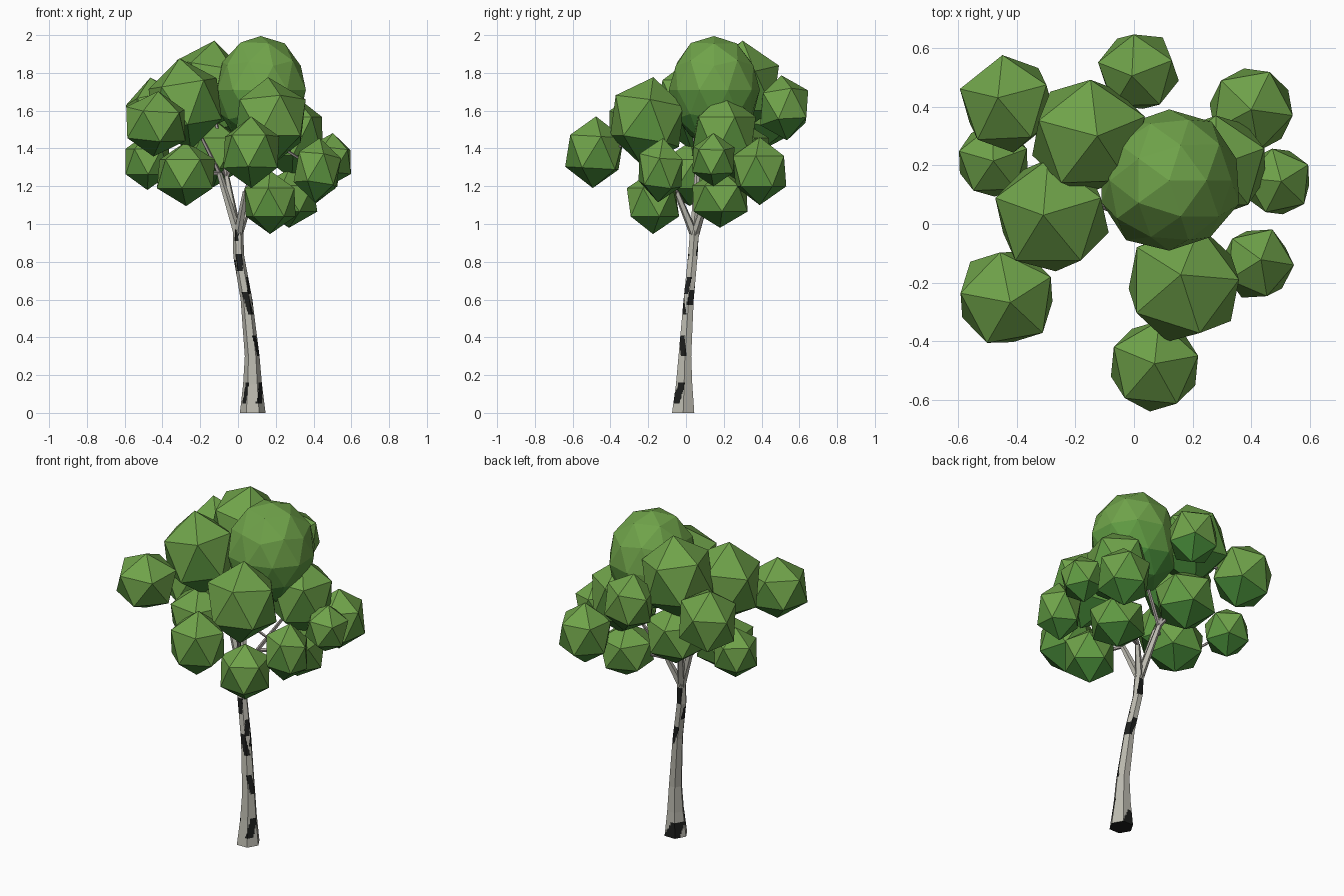
import bpy, bmesh, math, random
from mathutils import Vector, Matrix

random.seed(7)
if "Cube" in bpy.data.objects:
    bpy.data.objects.remove(bpy.data.objects["Cube"])


def material(name, rgb):
    m = bpy.data.materials.new(name)
    m.use_nodes = True
    m.diffuse_color = (*rgb, 1)
    bsdf = m.node_tree.nodes["Principled BSDF"]
    bsdf.inputs["Base Color"].default_value = (*rgb, 1)
    bsdf.inputs["Roughness"].default_value = 0.9
    return m


LEAF = material("leaf green", (0.16, 0.365, 0.068))
MID = material("middle leaf green", (0.115, 0.32, 0.054))
SHADE = material("deep leaf green", (0.07, 0.28, 0.045))
BARK = material("pale bark", (0.5, 0.49, 0.43))
DARK = material("dark bark", (0.012, 0.013, 0.012))
TWIG = material("twig grey", (0.36, 0.33, 0.31))


def finish(bm, name, mats):
    bmesh.ops.recalc_face_normals(bm, faces=bm.faces[:])
    me = bpy.data.meshes.new(name)
    bm.to_mesh(me)
    bm.free()
    for m in mats:
        me.materials.append(m)
    ob = bpy.data.objects.new(name, me)
    bpy.context.collection.objects.link(ob)
    return ob


# Foliage clump: a leaning low-poly ball, deeper green underneath
def clump(name, centre, r_side, r_up, spin=20, lean=(0, 0), detail=1):
    bm = bmesh.new()
    bmesh.ops.create_icosphere(bm, subdivisions=detail, radius=1)
    if detail > 1:
        for v in bm.verts:
            v.co *= random.uniform(0.95, 1.02)
    # Bring one upper vertex of the ball to the wanted compass angle
    ring = max(bm.verts, key=lambda v: (0.3 < v.co.z < 0.6) * (2 + v.co.x))
    start = math.atan2(ring.co.y, ring.co.x)
    pole = Vector((lean[0], lean[1], 1))
    tilt = Vector((0, 0, 1)).rotation_difference(pole).to_matrix().to_4x4()
    turn = tilt @ Matrix.Rotation(math.radians(spin) - start, 4, 'Z')
    size = Matrix.Diagonal((r_side, r_side, r_up, 1))
    bm.transform(Matrix.Translation(centre) @ size @ turn)
    bm.normal_update()
    for f in bm.faces:
        f.material_index = (f.normal.z < -0.08) + (f.normal.z < -0.5)
    finish(bm, name, [LEAF, MID, SHADE])


# Centre, side radius, upright radius, spin, lean
CLUMPS = {
    "crown_top": ((0.12, 0.148, 1.71), 0.249, 0.298, 0, (0, 0), 2),
    "crown_right": ((-0.28, 0.03, 1.635), 0.214, 0.245, 90, (-0.14, 0)),
    "crown_front": ((0.17, -0.205, 1.545), 0.216, 0.235, 0, (-0.05, 0.15)),
    "crown_back": ((-0.155, 0.3, 1.73), 0.215, 0.243, 20, (0.14, 0)),
    "crown_left": ((0.285, 0.2, 1.465), 0.19, 0.228, 20),
    "outer_back": ((0.015, 0.52, 1.615), 0.15, 0.175, 20, (-0.15, -0.1)),
    "outer_back_right": ((-0.43, 0.41, 1.58), 0.177, 0.2, 20, (-0.2, 0.12)),
    "outer_right": ((-0.48, 0.215, 1.33), 0.136, 0.15, 20),
    "outer_front_right": ((-0.435, -0.25, 1.53), 0.184, 0.174, 28, (0.07, -0.1)),
    "outer_front": ((0.07, -0.485, 1.38), 0.17, 0.19, 12, (0, 0.05)),
    "outer_front_left": ((0.42, -0.135, 1.285), 0.135, 0.172, 67, (0.1, 0.1)),
    "outer_left": ((0.49, 0.145, 1.34), 0.128, 0.142, 30, (0.1, 0)),
    "outer_back_left": ((0.4, 0.39, 1.28), 0.16, 0.18, 64),
    "lower_front": ((0.17, -0.175, 1.115), 0.155, 0.168, 50),
    "lower_left": ((0.27, 0.18, 1.135), 0.168, 0.155, 40),
    "lower_right": ((-0.275, 0.02, 1.265), 0.175, 0.17, 10),
    "lower_back": ((-0.13, 0.28, 1.375), 0.182, 0.18, 30),
}
for part, spec in CLUMPS.items():
    clump(part + "_foliage", *spec)

# Trunk path: x, y, z, radius
PATH = [(0.078, -0.015, 0, 0.068), (0.077, -0.01, 0.15, 0.05),
        (0.075, -0.006, 0.3, 0.039), (0.045, 0.014, 0.6, 0.031),
        (0.004, 0.036, 0.83, 0.029), (0.0, 0.045, 0.97, 0.027)]
# Dark bark marks: angle, height, half angle, half height, slant
MARKS = [(-140, 0.1, 18, 0.055, 150), (-35, 0.1, 24, 0.055, 300),
         (-30, 0.36, 28, 0.055, -350), (-75, 0.58, 35, 0.06, -400),
         (-30, 0.67, 28, 0.045, 350), (10, 0.61, 22, 0.04, 300),
         (-100, 0.79, 38, 0.045, 300), (120, 0.045, 45, 0.05, 400),
         (75, 0.63, 36, 0.055, 400), (175, 0.77, 30, 0.045, 300),
         (90, 0.88, 42, 0.05, 300), (-110, 0.95, 25, 0.04, 200)]


def along(z):
    for a, b in zip(PATH, PATH[1:]):
        if z <= b[2] + 1e-6:
            t = (z - a[2]) / (b[2] - a[2])
            return [p + (q - p) * t for p, q in zip(a, b)]


def is_marked(angle, z):
    for a, h, wa, wh, slant in MARKS:
        dz = z - h
        da = (angle - a - slant * dz + 180) % 360 - 180
        if abs(dz) < wh and abs(da) < wa:
            return True
    return False


# Trunk: six flat sides, split finely so that marks can follow the faces
SPLIT, STEP = 8, 0.01
COLS, ROWS = 6 * SPLIT, 97
bm = bmesh.new()
rings = []
for i in range(ROWS + 1):
    x, y, z, r = along(i * STEP)
    corner = [Vector((x + r * math.cos(k * math.pi / 3),
                      y + r * math.sin(k * math.pi / 3), z)) for k in range(7)]
    rings.append([bm.verts.new(corner[k].lerp(corner[k + 1], s / SPLIT))
                  for k in range(6) for s in range(SPLIT)])
for i in range(ROWS):
    for j in range(COLS):
        n = (j + 1) % COLS
        f = bm.faces.new((rings[i][j], rings[i][n], rings[i + 1][n], rings[i + 1][j]))
        f.material_index = int(is_marked((j + 0.5) * 360 / COLS, (i + 0.5) * STEP))
bm.faces.new(rings[0]).material_index = 1
bm.faces.new(rings[-1])
finish(bm, "trunk", [BARK, DARK])


# Branch: tapered five-sided rod between two points
def branch(name, a, b, r1, r2, mat=TWIG):
    a, b = Vector(a), Vector(b)
    bm = bmesh.new()
    bmesh.ops.create_cone(bm, cap_ends=True, segments=5, radius1=r1,
                          radius2=r2, depth=(b - a).length)
    turn = (b - a).to_track_quat('Z', 'Y').to_matrix().to_4x4()
    bm.transform(Matrix.Translation((a + b) / 2) @ turn)
    finish(bm, name, [mat])


# Limbs leave the fork and split into boughs that carry the inner clumps
FORK = (0.0, 0.045, 0.94)
LIMBS = {
    "right": ((-0.1, 0.06, 1.27), ["crown_right", "lower_right"]),
    "back": ((-0.06, 0.14, 1.25), ["crown_back", "crown_top", "lower_back"]),
    "front": ((0.04, -0.05, 1.17), ["crown_front", "lower_front"]),
    "left": ((0.06, 0.1, 1.11), ["crown_left", "lower_left"]),
}
for side, (tip, targets) in LIMBS.items():
    branch(side + "_limb", FORK, tip, 0.024, 0.015, BARK)
    for t in targets:
        branch(t + "_bough", tip, CLUMPS[t][0], 0.012, 0.007)

# Twigs run from the inner clumps out to the outer ones
TWIGS = {
    "crown_right": ["outer_front_right"],
    "lower_right": ["outer_right"],
    "crown_front": ["outer_front", "outer_front_left"],
    "crown_back": ["outer_back", "outer_back_right"],
    "crown_left": ["outer_left", "outer_back_left"],
}
for inner, outers in TWIGS.items():
    base = Vector(CLUMPS[inner][0]) - Vector((0, 0, 0.1))
    for t in outers:
        branch(t + "_twig", base, CLUMPS[t][0], 0.009, 0.006)
